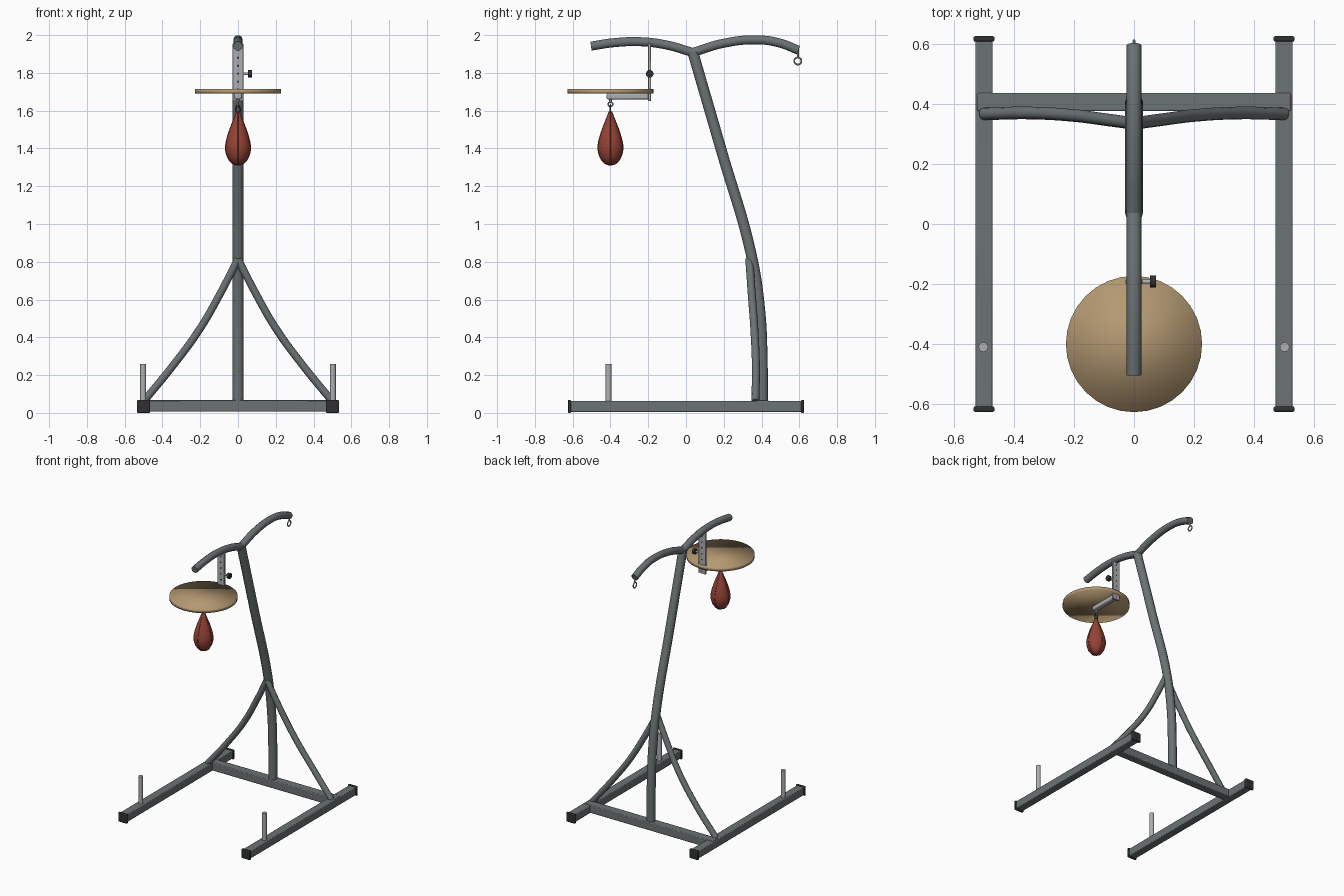
import bpy, bmesh, math
from mathutils import Vector

if "Cube" in bpy.data.objects:
    bpy.data.objects.remove(bpy.data.objects["Cube"])


def material(name, rgb):
    m = bpy.data.materials.new(name)
    m.diffuse_color = (*rgb, 1)
    m.use_nodes = True
    m.node_tree.nodes["Principled BSDF"].inputs["Base Color"].default_value = m.diffuse_color
    return m


STEEL = material("dark_steel", (0.15, 0.17, 0.175))
BLACK = material("black_plastic", (0.03, 0.03, 0.033))
CHROME = material("bare_metal", (0.42, 0.43, 0.44))
WOOD = material("wood", (0.46, 0.32, 0.17))
LEATHER = material("red_leather", (0.3, 0.055, 0.035))


def finish(ob, name, mat, angle=40):
    ob.name = name
    ob.data.materials.clear()
    ob.data.materials.append(mat)
    bpy.ops.object.select_all(action='DESELECT')
    ob.select_set(True)
    bpy.context.view_layer.objects.active = ob
    bpy.ops.object.shade_smooth_by_angle(angle=math.radians(angle))
    return ob


def box(name, lo, hi, mat, bevel=0.005):
    lo, hi = Vector(lo), Vector(hi)
    bpy.ops.mesh.primitive_cube_add(size=1, location=(lo + hi) / 2)
    ob = bpy.context.object
    ob.scale = hi - lo
    bpy.ops.object.transform_apply(location=False, rotation=False, scale=True)
    b = ob.modifiers.new("bevel", 'BEVEL')
    b.width, b.segments = bevel, 2
    return finish(ob, name, mat)


def rod(name, a, b, r, mat, sides=16, angle=40):
    a, b = Vector(a), Vector(b)
    bpy.ops.mesh.primitive_cylinder_add(vertices=sides, radius=r, depth=(b - a).length,
                                        location=(a + b) / 2)
    ob = bpy.context.object
    ob.rotation_euler = (b - a).to_track_quat('Z', 'Y').to_euler()
    return finish(ob, name, mat, angle)


def tube(name, pts, r, mat, res=8, bevel_res=3):
    cu = bpy.data.curves.new(name, 'CURVE')
    cu.dimensions = '3D'
    cu.bevel_depth, cu.bevel_resolution = r, bevel_res
    cu.resolution_u, cu.use_fill_caps = res, True
    sp = cu.splines.new('BEZIER')
    sp.bezier_points.add(len(pts) - 1)
    for bp, p in zip(sp.bezier_points, pts):
        bp.co = p
        bp.handle_left_type = bp.handle_right_type = 'AUTO'
    ob = bpy.data.objects.new(name, cu)
    bpy.context.collection.objects.link(ob)
    bpy.ops.object.select_all(action='DESELECT')
    ob.select_set(True)
    bpy.context.view_layer.objects.active = ob
    bpy.ops.object.convert(target='MESH')
    return finish(bpy.context.object, name, mat)


def ring(name, loc, major, minor, mat, rot=(0, math.pi / 2, 0), stretch=1):
    bpy.ops.mesh.primitive_torus_add(location=loc, rotation=rot, major_radius=major,
                                     minor_radius=minor, major_segments=20, minor_segments=8)
    ob = bpy.context.object
    ob.scale.x = stretch
    return finish(ob, name, mat)


# base frame: side rails, end caps, plate pegs, curved braces
for s, side in ((-1, "left"), (1, "right")):
    c = s * 0.5
    box(side + "_rail", (c - 0.029, -0.615, 0.005), (c + 0.029, 0.615, 0.063), STEEL)
    for e, end in ((-1, "front"), (1, "back")):
        y = sorted((e * 0.608, e * 0.626))
        box(f"{side}_{end}_cap", (c - 0.035, y[0], 0), (c + 0.035, y[1], 0.068), BLACK)
    rod(side + "_weight_peg", (s * 0.502, -0.41, 0.05), (s * 0.502, -0.41, 0.26), 0.016, CHROME)
    tube(side + "_brace", [(s * 0.5, 0.367, 0.06), (s * 0.35, 0.37, 0.243), (s * 0.205, 0.362, 0.44),
                           (s * 0.095, 0.348, 0.63), (0, 0.335, 0.815)], 0.021, STEEL)
box("cross_bar", (-0.523, 0.376, 0.007), (0.523, 0.437, 0.067), STEEL)

# bent main post and the two overhead arms
tube("main_post", [(0, 0.405, 0.05), (0, 0.404, 0.25), (0, 0.39, 0.55), (0, 0.345, 0.84),
                   (0, 0.19, 1.38), (0, 0.036, 1.91)], 0.03, STEEL)
tube("front_arm", [(0, -0.503, 1.942), (0, -0.38, 1.96), (0, -0.24, 1.965),
                   (0, -0.1, 1.947), (0, 0.036, 1.908)], 0.025, STEEL)
tube("back_arm", [(0, 0.036, 1.908), (0, 0.2, 1.957), (0, 0.38, 1.975),
                  (0, 0.5, 1.957), (0, 0.595, 1.92)], 0.025, STEEL)

# hanging hook on the back arm
rod("hook_stem", (0, 0.592, 1.925), (0, 0.592, 1.882), 0.005, CHROME, 8)
ring("hook_ring", (0, 0.592, 1.863), 0.019, 0.0045, CHROME)

# height strap with adjustment holes and locking knob
box("height_strap", (-0.028, -0.2, 1.65), (0.028, -0.185, 1.955), CHROME, 0.003)
for i in range(7):
    z = 1.67 + i * 0.042
    rod(f"strap_hole_{i}", (0, -0.2006, z), (0, -0.1844, z), 0.006, BLACK, 10)
rod("knob_shaft", (0.02, -0.192, 1.795), (0.056, -0.192, 1.795), 0.007, CHROME, 10)
rod("locking_knob", (0.053, -0.192, 1.795), (0.073, -0.192, 1.795), 0.02, BLACK)

# board and the bracket below it
rod("rebound_board", (0, -0.4, 1.69), (0, -0.4, 1.715), 0.227, WOOD, 32, 180)
box("board_bracket", (-0.02, -0.42, 1.66), (0.02, -0.19, 1.692), CHROME, 0.008)

# swivel and bag loop
rod("swivel_stem", (0, -0.4, 1.665), (0, -0.4, 1.645), 0.007, CHROME, 10)
ring("swivel_ring", (0, -0.4, 1.634), 0.012, 0.004, CHROME)
ring("bag_loop", (0, -0.4, 1.605), 0.011, 0.004, BLACK, (math.pi / 2, math.pi / 2, 0), 2.0)

# teardrop bag, spun from a profile
profile = [(0.0, 1.598), (0.008, 1.595), (0.022, 1.558), (0.042, 1.508), (0.058, 1.458),
           (0.067, 1.415), (0.066, 1.388), (0.056, 1.353), (0.037, 1.326), (0.018, 1.314), (0.0, 1.311)]
bm = bmesh.new()
vs = [bm.verts.new((r, 0, z)) for r, z in profile]
es = [bm.edges.new(p) for p in zip(vs, vs[1:])]
bmesh.ops.spin(bm, geom=vs + es, cent=(0, 0, 0), axis=(0, 0, 1), angle=math.tau, steps=24)
bmesh.ops.remove_doubles(bm, verts=bm.verts, dist=0.0005)
bmesh.ops.recalc_face_normals(bm, faces=bm.faces)
me = bpy.data.meshes.new("speed_bag")
bm.to_mesh(me)
bm.free()
bag = bpy.data.objects.new("speed_bag", me)
bag.location.y = -0.4
bpy.context.collection.objects.link(bag)
finish(bag, "speed_bag", LEATHER, 60)

# stitched seams down the bag
for k in range(4):
    a = k * math.pi / 2
    tube(f"bag_seam_{k}", [(r * math.cos(a), -0.4 + r * math.sin(a), z) for r, z in profile[1:]],
         0.0018, LEATHER, 2, 1)
